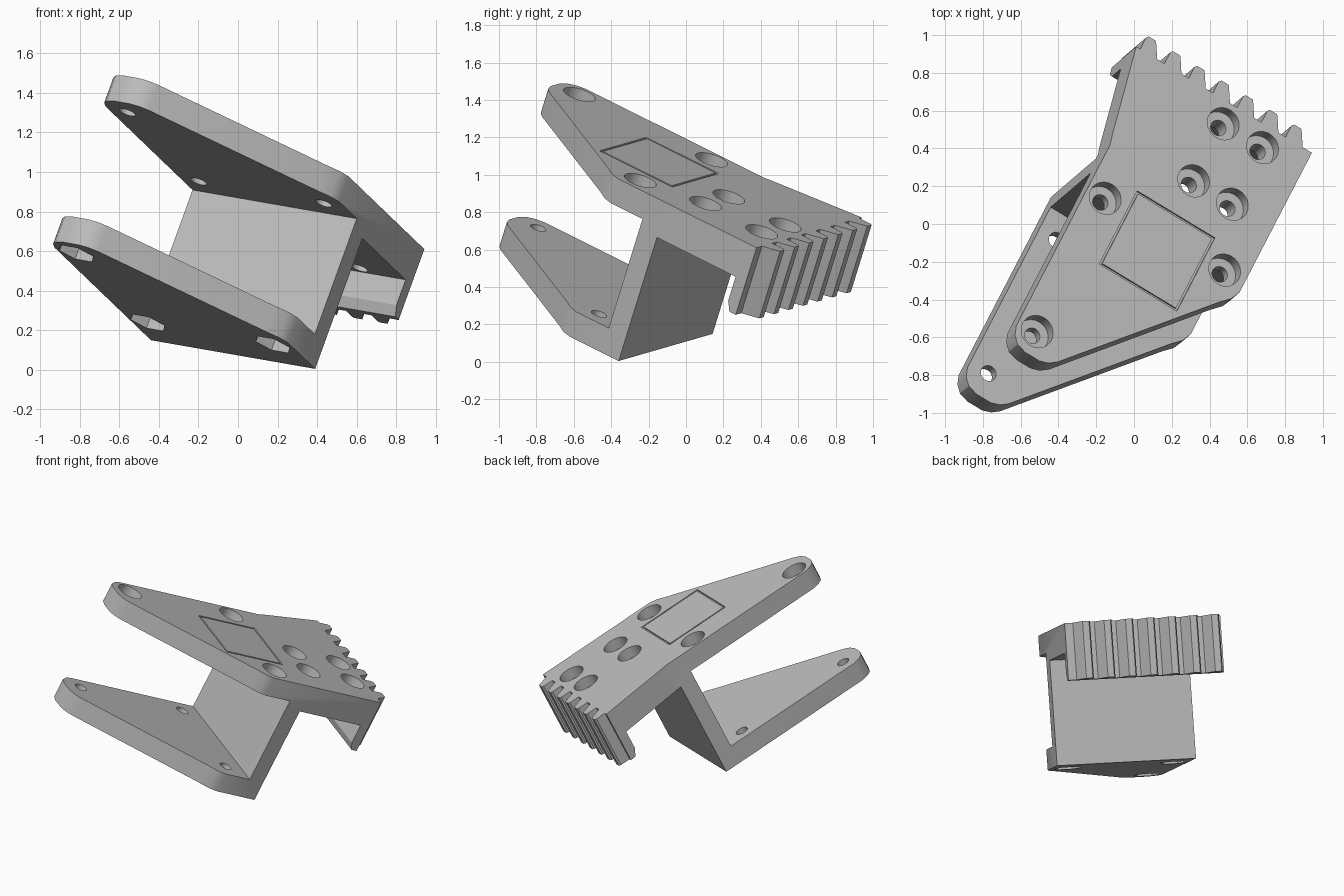
import bpy, bmesh, math
from mathutils import Matrix, Vector

cube = bpy.data.objects.get("Cube")
if cube:
    bpy.data.objects.remove(cube, do_unlink=True)

# Tilted part frame: U across, V towards the toothed end, W plate normal
W = Vector((0.327, 0.280, 0.903)).normalized()
V = Vector((0.421, 0.812, -0.404))
V = (V - W * V.dot(W)).normalized()
U = V.cross(W)
TILT = Matrix((U, V, W)).transposed().to_4x4()

BOTTOM, TOP = 0.031, 0.964

grey = bpy.data.materials.new("plain_grey")
grey.use_nodes = True
grey.diffuse_color = (0.5, 0.5, 0.5, 1)
grey.node_tree.nodes["Principled BSDF"].inputs["Base Color"].default_value = (0.5, 0.5, 0.5, 1)


def add_prism(bm, base, offset):
    """Extrude a closed 3D polygon by an offset vector."""
    face = bm.faces.new([bm.verts.new(p) for p in base])
    ext = bmesh.ops.extrude_face_region(bm, geom=[face])
    moved = [g for g in ext["geom"] if isinstance(g, bmesh.types.BMVert)]
    bmesh.ops.translate(bm, verts=moved, vec=offset)


def make_object(name, prisms):
    bm = bmesh.new()
    for base, offset in prisms:
        add_prism(bm, base, offset)
    bmesh.ops.recalc_face_normals(bm, faces=bm.faces)
    mesh = bpy.data.meshes.new(name)
    bm.to_mesh(mesh)
    bm.free()
    mesh.materials.append(grey)
    ob = bpy.data.objects.new(name, mesh)
    bpy.context.collection.objects.link(ob)
    return ob


def disc(u, v, r, w0, w1, sides=32):
    """Round or hexagonal post along W."""
    ring = [(u + r * math.cos(2 * math.pi * i / sides),
             v + r * math.sin(2 * math.pi * i / sides), w0) for i in range(sides)]
    return ring, (0, 0, w1 - w0)


def block(u0, u1, v0, v1, w0, w1):
    return [(u0, v0, w0), (u1, v0, w0), (u1, v1, w0), (u0, v1, w0)], (0, 0, w1 - w0)


def boolean(target, cutter, operation):
    mod = target.modifiers.new(operation, 'BOOLEAN')
    mod.operation = operation
    mod.solver = 'EXACT'
    mod.use_self = True
    mod.object = cutter
    cutter.hide_render = True
    bpy.context.view_layer.objects.active = target
    bpy.ops.object.modifier_apply(modifier=mod.name)
    bpy.data.objects.remove(cutter, do_unlink=True)


# Side profile (v, w): two plates, web and hooked lip
profile = [(-1.5, BOTTOM), (-0.13, BOTTOM), (-0.13, 0.762), (0.388, 0.762),
           (0.388, 0.62), (0.415, 0.567), (0.6, 0.567), (0.6, TOP),
           (-1.5, TOP), (-1.5, 0.821), (-0.245, 0.821), (-0.245, 0.174), (-1.5, 0.174)]
bracket = make_object("clamp_bracket", [([(-0.8, v, w) for v, w in profile], (1.6, 0, 0))])

# Plan outline (u, v): rounded nose, slanted front, straight right side
outline = [(-0.467, -0.11), (-0.467, -1.29), (-0.45, -1.34), (-0.415, -1.378),
           (-0.36, -1.395), (-0.27, -1.395), (-0.22, -1.378), (-0.18, -1.345),
           (0.44, -0.565), (0.49, -0.51), (0.514, -0.455), (0.514, 0.456)]
# Seven gripping teeth along the back edge, from right to left
tooth = [(0.051, 0.456), (0.015, 0.519), (0.0, 0.543),
         (-0.045, 0.543), (-0.055, 0.53), (-0.055, 0.456)]
for i in range(7):
    r = 0.405 - 0.1517 * i
    outline += [(r + du, v) for du, v in tooth]
outline += [(-0.585, 0.456), (-0.482, -0.05)]
boolean(bracket, make_object("plan_cutter", [([(u, v, -0.2) for u, v in outline], (0, 0, 1.5))]),
        'INTERSECT')

# Bolt holes: three through both plates, four through the rear of the top plate
clamp_holes = [(-0.353, -1.256), (-0.358, -0.39), (0.388, -0.388)]
rear_holes = [(0.02, 0.334), (0.266, 0.334), (0.02, -0.038), (0.262, -0.038)]
boolean(bracket, make_object("drill_cutter",
        [disc(u, v, 0.043, -0.1, 1.1) for u, v in clamp_holes] +
        [disc(u, v, 0.043, 0.6, 1.1) for u, v in rear_holes]), 'DIFFERENCE')

# Counterbores on top, hexagonal nut pockets underneath
boolean(bracket, make_object("counterbore_cutter",
        [disc(u, v, 0.089, TOP - 0.08, 1.1) for u, v in clamp_holes + rear_holes]), 'DIFFERENCE')
boolean(bracket, make_object("nut_cutter",
        [disc(u, v, 0.1, -0.1, BOTTOM + 0.075, 6) for u, v in clamp_holes]), 'DIFFERENCE')

# Thin square groove on the top plate
u0, u1, v0, v1, g = -0.224, 0.262, -0.735, -0.257, 0.012
for a, b, c, d in [(u0, u1, v0, v0 + g), (u0, u1, v1 - g, v1),
                   (u0, u0 + g, v0, v1), (u1 - g, u1, v0, v1)]:
    boolean(bracket, make_object("groove_cutter", [block(a, b, c, d, TOP - 0.012, 1.1)]),
            'DIFFERENCE')

# Tilt into place and shade
bracket.data.transform(TILT)
bpy.ops.object.select_all(action='DESELECT')
bracket.select_set(True)
bpy.context.view_layer.objects.active = bracket
bpy.ops.object.shade_smooth_by_angle(angle=math.radians(25))
